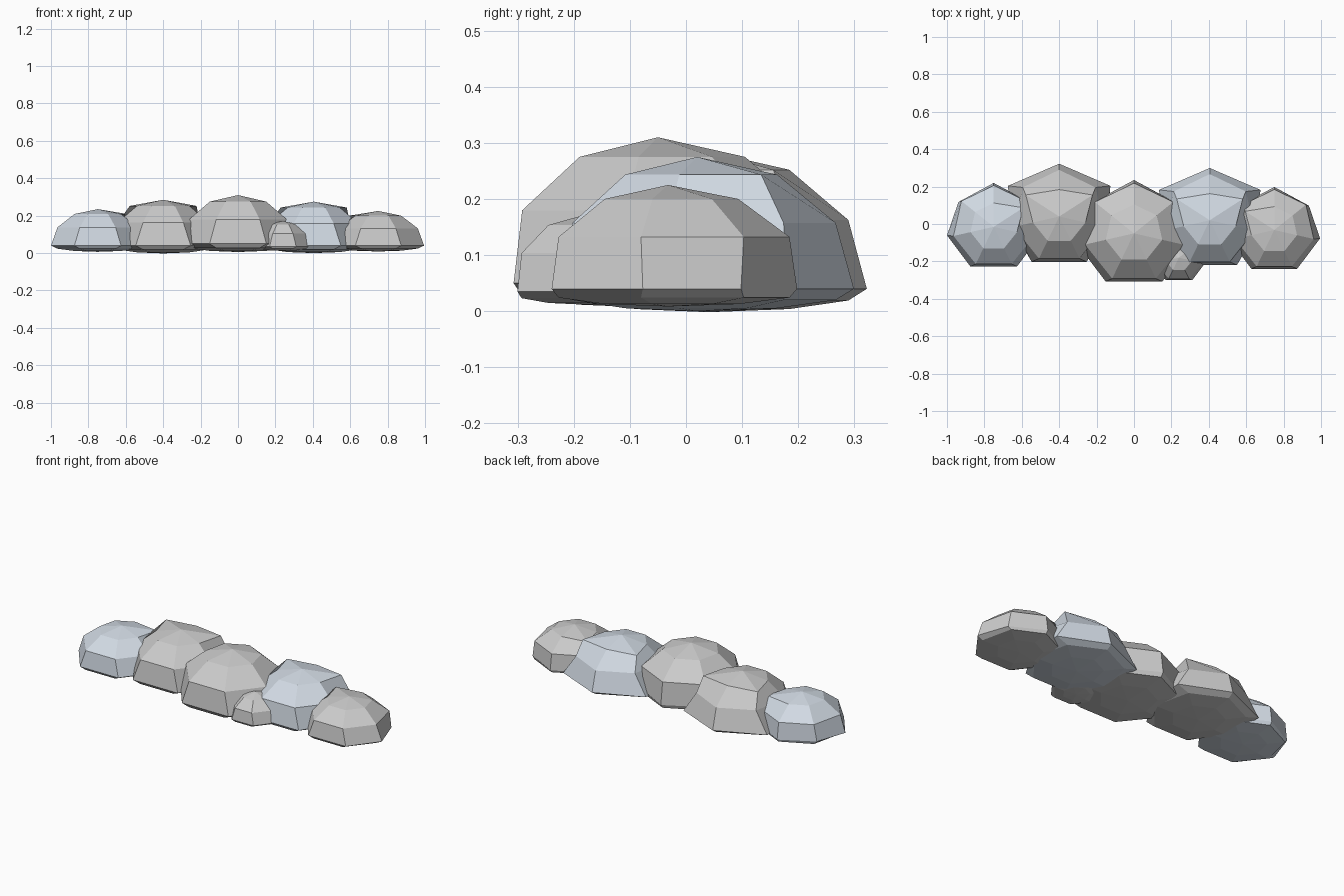
import bpy
import math
from mathutils import Matrix

if "Cube" in bpy.data.objects:
    bpy.data.objects.remove(bpy.data.objects["Cube"])

# Widest-ring outline from back to front on the +x side (mirrored to -x)
ROUND = {90: (0, .92), 38.6: (.74, .52), -12.9: (.98, -.18), -64.3: (.49, -.83)}
WIDE = {90: (0, .98), 38.6: (.95, .57), -12.9: (.9, -.18), -64.3: (.51, -.84)}


def material(name, colour):
    m = bpy.data.materials.new(name)
    m.diffuse_color = (*colour, 1)
    m.use_nodes = True
    m.node_tree.nodes["Principled BSDF"].inputs["Base Color"].default_value = m.diffuse_color
    return m


white = material("cloud_white", (.93, .94, .95))
blue = material("pale_blue", (.64, .70, .77))


def puff(name, centre, radius, height, outline, shoulders=(), mat=white):
    """Seven-sided faceted ball with a flattened underside and uneven rim.
    shoulders: sides whose upper rear corner is pushed outwards."""
    bpy.ops.mesh.primitive_uv_sphere_add(segments=7, ring_count=6, radius=1,
                                         location=(0, 0, 0))
    ob = bpy.context.object
    ob.name = ob.data.name = name
    # turn a corner of the ball towards the back
    rim = next(v.co for v in ob.data.vertices if abs(v.co.z) < .01)
    ob.data.transform(Matrix.Rotation(math.pi / 2 - math.atan2(rim.y, rim.x), 4, 'Z'))
    for v in ob.data.vertices:
        x, y, z = v.co
        a = math.degrees(math.atan2(y, abs(x)))
        side = 1 if x > 0 else -1
        if abs(z) < .01:
            px, y = outline[min(outline, key=lambda k: abs(k - a))]
            x = px * side
        elif z < 0:
            z *= .17
        elif z > .8 and abs(a - 38.6) < 5 and side in shoulders:
            x, y = .62 * side, .40
        v.co = (centre[0] + x * radius, centre[1] + y * radius, centre[2] + z * height)
    ob.data.materials.append(mat)
    return ob


# Row of cloud puffs, left to right
puff("left_end_puff", (-.75, -.015, .04), .255, .195, ROUND, (1,), blue)
puff("left_puff", (-.4, .04, .04), .288, .245, WIDE, (1, -1))
puff("middle_puff", (0, -.05, .05), .31, .26, ROUND)
puff("right_puff", (.405, .02, .04), .285, .235, WIDE, (1, -1), blue)
puff("right_end_puff", (.75, -.032, .04), .25, .185, ROUND, (-1,))

# Small puff tucked in front
puff("small_front_puff", (.24, -.18, .035), .145, .137, ROUND)
